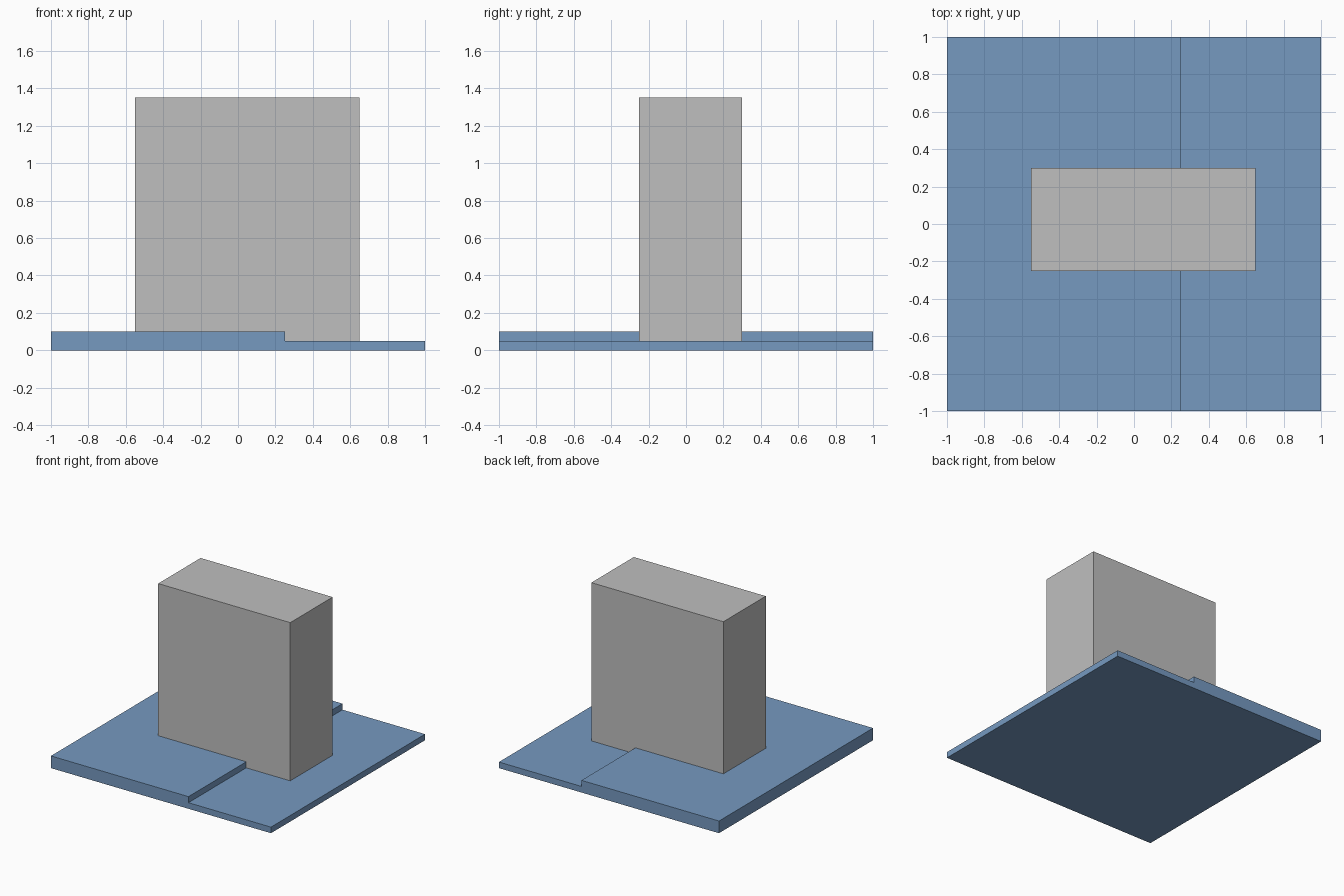
import bpy
import bmesh

cube = bpy.data.objects.get("Cube")
if cube:
    bpy.data.objects.remove(cube, do_unlink=True)


def make_material(name, rgb):
    mat = bpy.data.materials.new(name)
    mat.use_nodes = True
    color = (*rgb, 1.0)
    mat.diffuse_color = color
    bsdf = next(n for n in mat.node_tree.nodes if n.type == "BSDF_PRINCIPLED")
    bsdf.inputs["Base Color"].default_value = color
    return mat


def extrude_profile(name, profile, y0, y1, mat):
    """Extrude an x-z outline from y0 to y1 into a closed solid."""
    bm = bmesh.new()
    face = bm.faces.new([bm.verts.new((x, y0, z)) for x, z in profile])
    result = bmesh.ops.extrude_face_region(bm, geom=[face], use_keep_orig=True)
    moved = [v for v in result["geom"] if isinstance(v, bmesh.types.BMVert)]
    bmesh.ops.translate(bm, verts=moved, vec=(0, y1 - y0, 0))
    bmesh.ops.recalc_face_normals(bm, faces=bm.faces)
    mesh = bpy.data.meshes.new(name)
    bm.to_mesh(mesh)
    bm.free()
    mesh.materials.append(mat)
    obj = bpy.data.objects.new(name, mesh)
    bpy.context.collection.objects.link(obj)
    return obj


blue = make_material("ground blue", (0.18, 0.32, 0.53))
grey = make_material("block grey", (0.52, 0.52, 0.52))

# Ground slab with one step down towards +x
LOW, HIGH, STEP_X = 0.05, 0.10, 0.25
extrude_profile("stepped_ground",
                [(-1, 0), (1, 0), (1, LOW), (STEP_X, LOW), (STEP_X, HIGH), (-1, HIGH)],
                -1, 1, blue)

# Upright block standing across the step
extrude_profile("building_block",
                [(-0.55, LOW), (0.65, LOW), (0.65, 1.35), (-0.55, 1.35)],
                -0.25, 0.30, grey)
